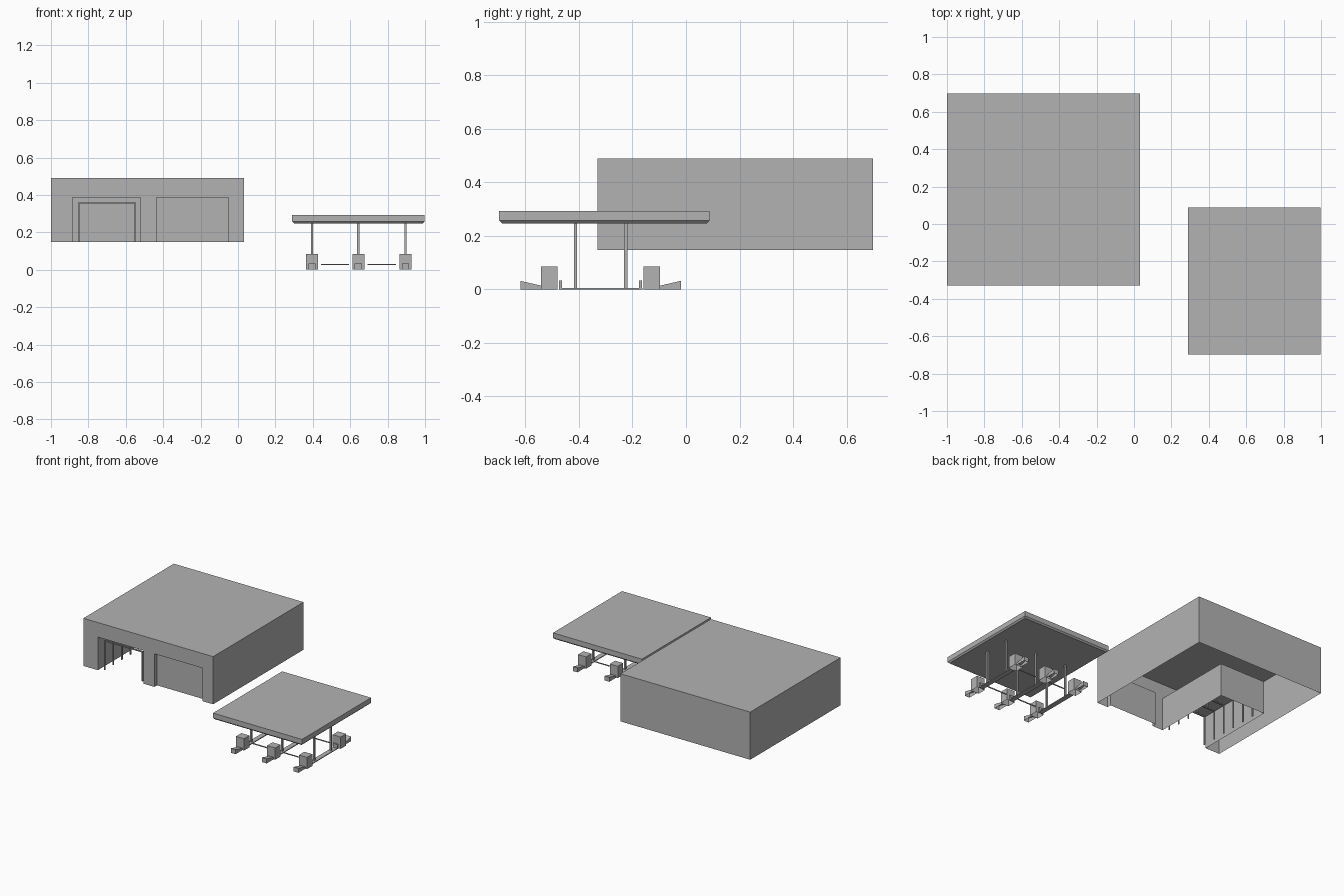
import bpy
import bmesh

cube = bpy.data.objects.get("Cube")
if cube:
    bpy.data.objects.remove(cube, do_unlink=True)

grey = bpy.data.materials.new("plain_grey")
grey.use_nodes = True
colour = (0.45, 0.45, 0.45, 1)
grey.diffuse_color = colour
grey.node_tree.nodes["Principled BSDF"].inputs["Base Color"].default_value = colour


def finish(name, bm):
    """Turn a bmesh into a named, coloured object."""
    mesh = bpy.data.meshes.new(name)
    bm.to_mesh(mesh)
    bm.free()
    mesh.materials.append(grey)
    obj = bpy.data.objects.new(name, mesh)
    bpy.context.scene.collection.objects.link(obj)
    return obj


def box(name, x, y, z, open_bottom=False):
    """Box from (min, max) pairs, optionally without its underside."""
    bm = bmesh.new()
    bmesh.ops.create_cube(bm, size=1)
    for v in bm.verts:
        v.co = [r[0] if c < 0 else r[1] for c, r in zip(v.co, (x, y, z))]
    if open_bottom:
        down = [f for f in bm.faces if f.normal.z < -0.9]
        bmesh.ops.delete(bm, geom=down, context='FACES')
    return finish(name, bm)


def arch(x0, x1, top):
    """Outline of an opening, from the floor up and over."""
    return [(x0, FLOOR), (x0, top), (x1, top), (x1, FLOOR)]


def add_shell(bm, outline, y0, y1):
    """Run an outline back along y and close its far end."""
    near = [bm.verts.new((x, y0, z)) for x, z in outline]
    far = [bm.verts.new((x, y1, z)) for x, z in outline]
    for i in range(len(outline) - 1):
        bm.faces.new((near[i], near[i + 1], far[i + 1], far[i]))
    bm.faces.new(far)


# Main building: open-bottomed shell with a deep bay and a shallow shut door
FLOOR, FRONT = 0.147, -0.33
outer = arch(-1, 0.033, 0.49)
bay = arch(-0.885, -0.52, 0.385)
door = arch(-0.435, -0.052, 0.385)
bm = bmesh.new()
add_shell(bm, outer, FRONT, 0.698)
add_shell(bm, bay, FRONT, 0.26)
add_shell(bm, door, FRONT, FRONT + 0.03)
bm.faces.new([bm.verts.new((x, FRONT, z)) for x, z in outer + door[::-1] + bay[::-1]])
bmesh.ops.remove_doubles(bm, verts=bm.verts, dist=0.0001)
bmesh.ops.recalc_face_normals(bm, faces=bm.faces)
finish("building", bm)

# Row of slim wash arches in the bay
for i in range(6):
    y = -0.305 + i * 0.097
    span = (y, y + 0.01)
    box("wash_arch_right_post", (-0.853, -0.847), span, (FLOOR, 0.361))
    box("wash_arch_left_post", (-0.553, -0.547), span, (FLOOR, 0.361))
    box("wash_arch_beam", (-0.847, -0.553), span, (0.354, 0.361))

# Canopy slab with a chamfered lower edge
canopy = box("canopy", (0.29, 0.998), (-0.698, 0.088), (0.247, 0.293))
bm = bmesh.new()
bm.from_mesh(canopy.data)
low = [e for e in bm.edges if all(v.co.z < 0.26 for v in e.verts)]
bmesh.ops.bevel(bm, geom=low, offset=0.01, segments=1, affect='EDGES')
bm.to_mesh(canopy.data)
bm.free()

# Pump islands: posts, floor strip, and mirrored pumps at both ends
MID = -0.319
ROWS = (0.395, 0.643, 0.896)


def mirrored(side, near, far):
    """A y range at the given distances from the island centre."""
    return tuple(sorted((MID + side * near, MID + side * far)))


for row in ROWS:
    box("island_strip", (row - 0.017, row + 0.017), (-0.475, -0.163), (0, 0.006))
    for side in (-1, 1):
        box("canopy_post", (row - 0.006, row + 0.006), mirrored(side, 0.088, 0.1), (0, 0.25))
        box("pump", (row - 0.032, row + 0.032), mirrored(side, 0.161, 0.222), (0, 0.085), True)
        box("pump_bracket", (row - 0.017, row + 0.017), mirrored(side, 0.144, 0.155), (0, 0.033), True)
        # Ramp rising away from the pump
        ramp = box("pump_ramp", (row - 0.019, row + 0.019), mirrored(side, 0.222, 0.3), (0, 0.032), True)
        for v in ramp.data.vertices:
            if v.co.z > 0.01 and abs(v.co.y - MID) < 0.25:
                v.co.z = 0.014

# Thin rails between neighbouring islands
for a, b in zip(ROWS, ROWS[1:]):
    for side in (-1, 1):
        box("island_rail", (a + 0.05, b - 0.05), mirrored(side, 0.146, 0.152), (0.025, 0.031))
